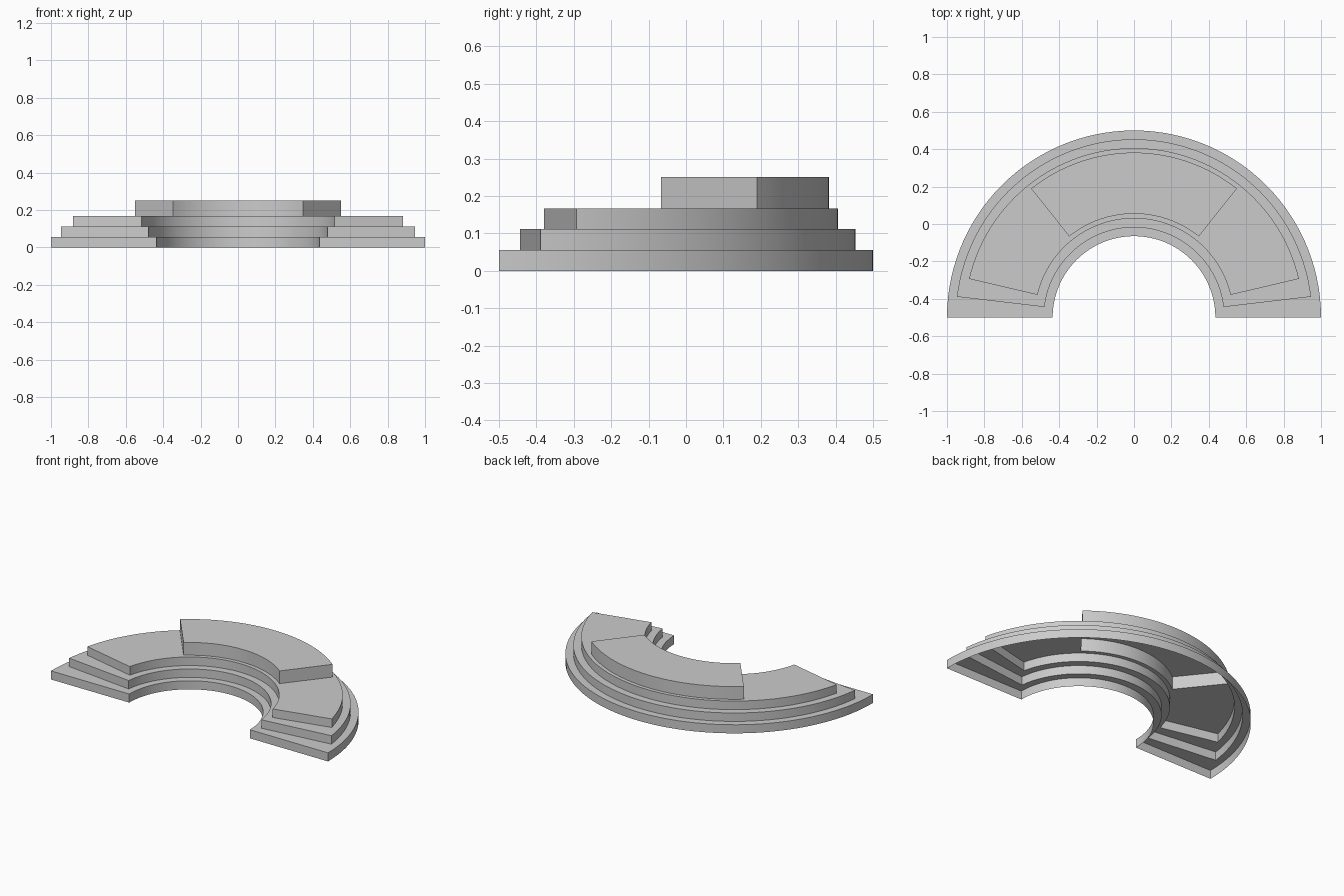
import bpy, bmesh
from math import sin, cos, radians

cube = bpy.data.objects.get("Cube")
if cube:
    bpy.data.objects.remove(cube)

grey = bpy.data.materials.new("plain_grey")
grey.use_nodes = True
colour = (0.6, 0.6, 0.6, 1)
grey.diffuse_color = colour
grey.node_tree.nodes["Principled BSDF"].inputs["Base Color"].default_value = colour

CENTRE_Y = -0.5
# name, inner radius, outer radius, end angle, bottom, top
TIERS = [
    ("bottom_step", 0.435, 1.0, 0, 0, 0.056),
    ("second_step", 0.482, 0.953, 6.7, 0.056, 0.111),
    ("third_step", 0.53, 0.906, 13.2, 0.111, 0.167),
    ("raised_block", 0.555, 0.882, 51.4, 0.167, 0.25),
]

# Shared polar grid, so that neighbouring steps meet exactly
RADII = sorted(r for t in TIERS for r in t[1:3])
ENDS = {a for t in TIERS for a in (t[3], 180 - t[3])}
REGULAR = {a for a in range(0, 181, 3) if all(abs(a - e) > 1 for e in ENDS)}
ANGLES = sorted(ENDS | REGULAR)


def polar(r, a, z):
    return (r * cos(radians(a)), CENTRE_Y + r * sin(radians(a)), z)


def build_tier(tier, above):
    """Walls of one step and its top, left open where the next step stands."""
    name, inner, outer, end, z0, z1 = tier
    bm = bmesh.new()

    def quad(*points):
        bm.faces.new([bm.verts.new(polar(*p)) for p in points])

    radii = [r for r in RADII if inner <= r <= outer]
    angles = [a for a in ANGLES if end <= a <= 180 - end]

    # Curved walls and the ledge
    for a, b in zip(angles, angles[1:]):
        quad((outer, a, z0), (outer, b, z0), (outer, b, z1), (outer, a, z1))
        quad((inner, b, z0), (inner, a, z0), (inner, a, z1), (inner, b, z1))
        for r, s in zip(radii, radii[1:]):
            covered = (above and above[1] <= r and s <= above[2]
                       and above[3] <= a and b <= 180 - above[3])
            if not covered:
                quad((r, a, z1), (s, a, z1), (s, b, z1), (r, b, z1))

    # Straight end walls
    for r, s in zip(radii, radii[1:]):
        a, b = angles[0], angles[-1]
        quad((r, a, z0), (s, a, z0), (s, a, z1), (r, a, z1))
        quad((s, b, z0), (r, b, z0), (r, b, z1), (s, b, z1))

    bmesh.ops.remove_doubles(bm, verts=bm.verts, dist=0.0001)
    mesh = bpy.data.meshes.new(name)
    bm.to_mesh(mesh)
    bm.free()
    mesh.materials.append(grey)
    obj = bpy.data.objects.new(name, mesh)
    bpy.context.collection.objects.link(obj)
    bpy.ops.object.select_all(action="DESELECT")
    obj.select_set(True)
    bpy.context.view_layer.objects.active = obj
    bpy.ops.object.shade_smooth_by_angle(angle=radians(30))


for tier, above in zip(TIERS, TIERS[1:] + [None]):
    build_tier(tier, above)
